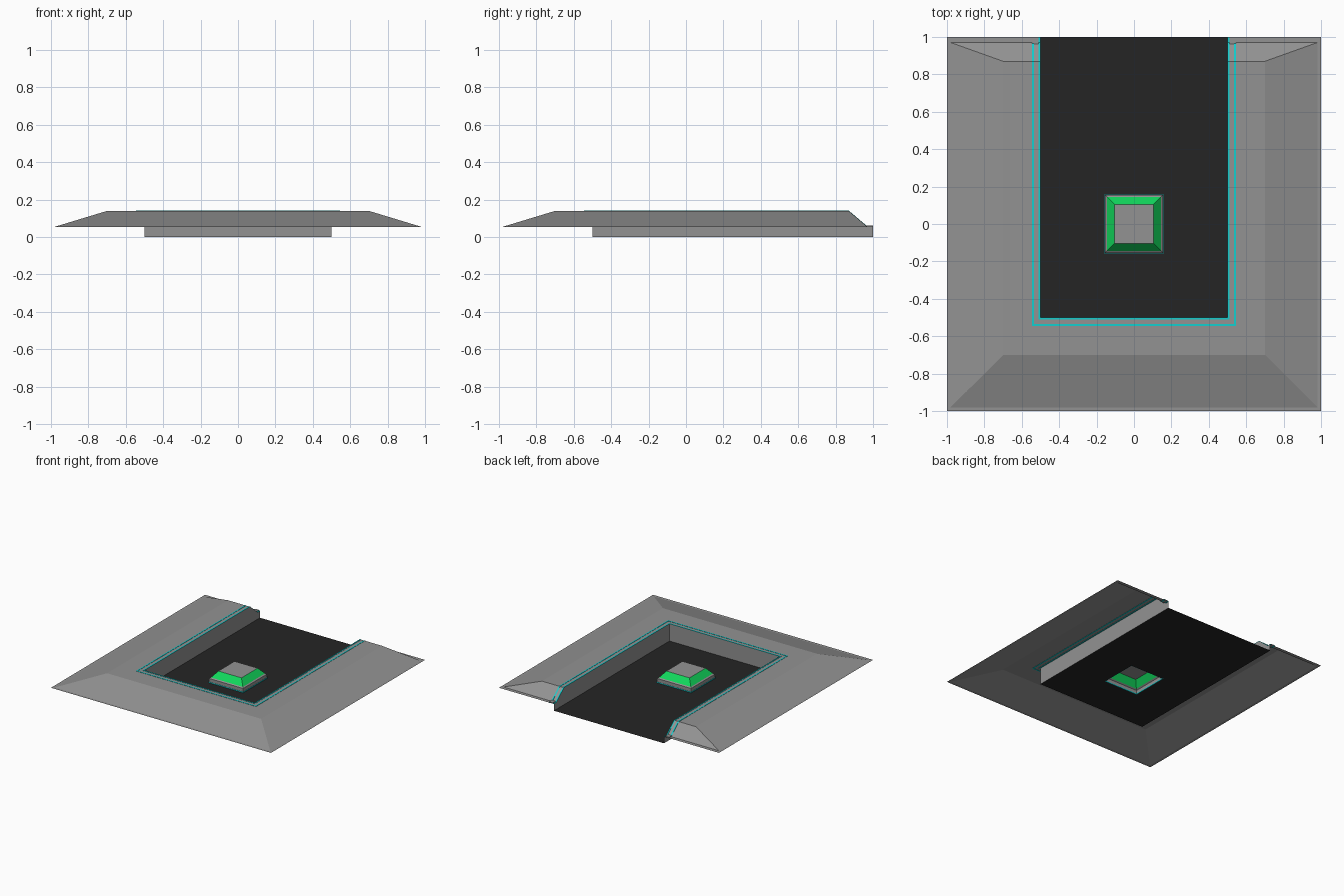
import bpy
import bmesh

cube = bpy.data.objects.get("Cube")
if cube:
    bpy.data.objects.remove(cube)


def material(name, colour):
    m = bpy.data.materials.new(name)
    m.use_nodes = True
    m.diffuse_color = (*colour, 1)
    m.node_tree.nodes["Principled BSDF"].inputs["Base Color"].default_value = (*colour, 1)
    return m


GREY = material("stone grey", (0.29, 0.29, 0.29))
BLACK = material("floor black", (0.018, 0.018, 0.018))
GREEN = material("glow green", (0.006, 0.7, 0.11))
CYAN = material("trim cyan", (0.006, 0.62, 0.62))

EDGE, TOP = 0.055, 0.14      # rim and deck heights
TRENCH = 0.5                 # half width of the trench


def mirrored(name, faces, mat):
    """Build the +x half from polygons of points and mirror it."""
    bm = bmesh.new()
    for pts in faces:
        bm.faces.new([bm.verts.new(p) for p in pts])
    bmesh.ops.remove_doubles(bm, verts=bm.verts, dist=0.0005)
    bmesh.ops.recalc_face_normals(bm, faces=bm.faces)
    # open sheets should look upwards
    if sum(f.normal.z * f.calc_area() for f in bm.faces) < -0.001:
        bmesh.ops.reverse_faces(bm, faces=bm.faces)
    mesh = bpy.data.meshes.new(name)
    bm.to_mesh(mesh)
    bm.free()
    mesh.materials.append(mat)
    ob = bpy.data.objects.new(name, mesh)
    bpy.context.collection.objects.link(ob)
    mod = ob.modifiers.new("mirror", "MIRROR")
    mod.use_clip = True
    return ob


def half_ring(w, front, back, z, end=0):
    """Right half of a rectangular outline."""
    return [(0, front, z), (w, front, z), (w, back, z), (end, back, z)]


def bridge(*rings):
    return [[a[i], a[i + 1], b[i + 1], b[i]]
            for a, b in zip(rings, rings[1:]) for i in range(min(len(a), len(b)) - 1)]


def prism(path, x0, x1):
    """Closed solid from a yz outline, extruded along x."""
    ends = [[(x, y, z) for y, z in path] for x in (x0, x1)]
    loops = [e + e[:1] for e in ends]
    return ends + bridge(*loops)


# Sloped surround, open underneath
outer = half_ring(1, -1, 1, EDGE, TRENCH)
foot = half_ring(0.98, -0.98, 0.97, EDGE, TRENCH)
crest = half_ring(0.7, -0.7, 0.87, TOP, TRENCH)
lip = half_ring(TRENCH, -TRENCH, 0.87, TOP, TRENCH)[:3]
deck = bridge(outer, foot, crest) + bridge(crest[:3], lip)
mirrored("sloped_surround", deck, GREY)

# Trench walls
side_wall = [(TRENCH, y, z) for y, z in
             ((-TRENCH, 0), (1, 0), (1, EDGE), (0.97, EDGE), (0.87, TOP), (-TRENCH, TOP))]
front_wall = [(0, -TRENCH, 0), (TRENCH, -TRENCH, 0), (TRENCH, -TRENCH, TOP), (0, -TRENCH, TOP)]
mirrored("trench_walls", [side_wall, front_wall], GREY)

# Floor with a square opening below the pedestal
P = 0.155
mirrored("trench_floor", bridge(half_ring(TRENCH, -TRENCH, 1, 0), half_ring(P, -P, P, 0)), BLACK)

# Trim strips following the deck and the rear slope
T = 0.002
for name, d in (("inner_trim", 0.5), ("outer_trim", 0.535)):
    run = [(-d - 0.01, TOP), (0.87, TOP), (0.97, EDGE), (1, EDGE)]
    outline = [(y, z + T) for y, z in run] + [(y, z - T) for y, z in reversed(run)]
    mirrored(name + "_sides", prism(outline, d, d + 0.01), CYAN)
    bar = [(-d - 0.01, TOP - T), (-d, TOP - T), (-d, TOP + T), (-d - 0.01, TOP + T)]
    mirrored(name + "_front", prism(bar, 0, d), CYAN)

# Small end tabs between the trim strips
tab = [(0.96, EDGE), (1, EDGE), (1, EDGE + 0.007), (0.96, EDGE + 0.007)]
mirrored("end_tabs", prism(tab, 0.511, 0.546), GREY)


# Pedestal: grey base, green bevel, grey cap
def square(r, z):
    return half_ring(r, -r, r, z)


mirrored("pedestal_base", bridge(square(P, 0), square(P, 0.035), square(0.145, 0.042)), GREY)
mirrored("pedestal_bevel", bridge(square(0.145, 0.042), square(0.105, 0.09)), GREEN)
mirrored("pedestal_cap", [square(0.105, 0.09)], GREY)
band = bridge(square(P + T, 0), square(P + T, 0.008), square(P - T, 0.008), square(P - T, 0),
              square(P + T, 0))
mirrored("pedestal_band", band, CYAN)
